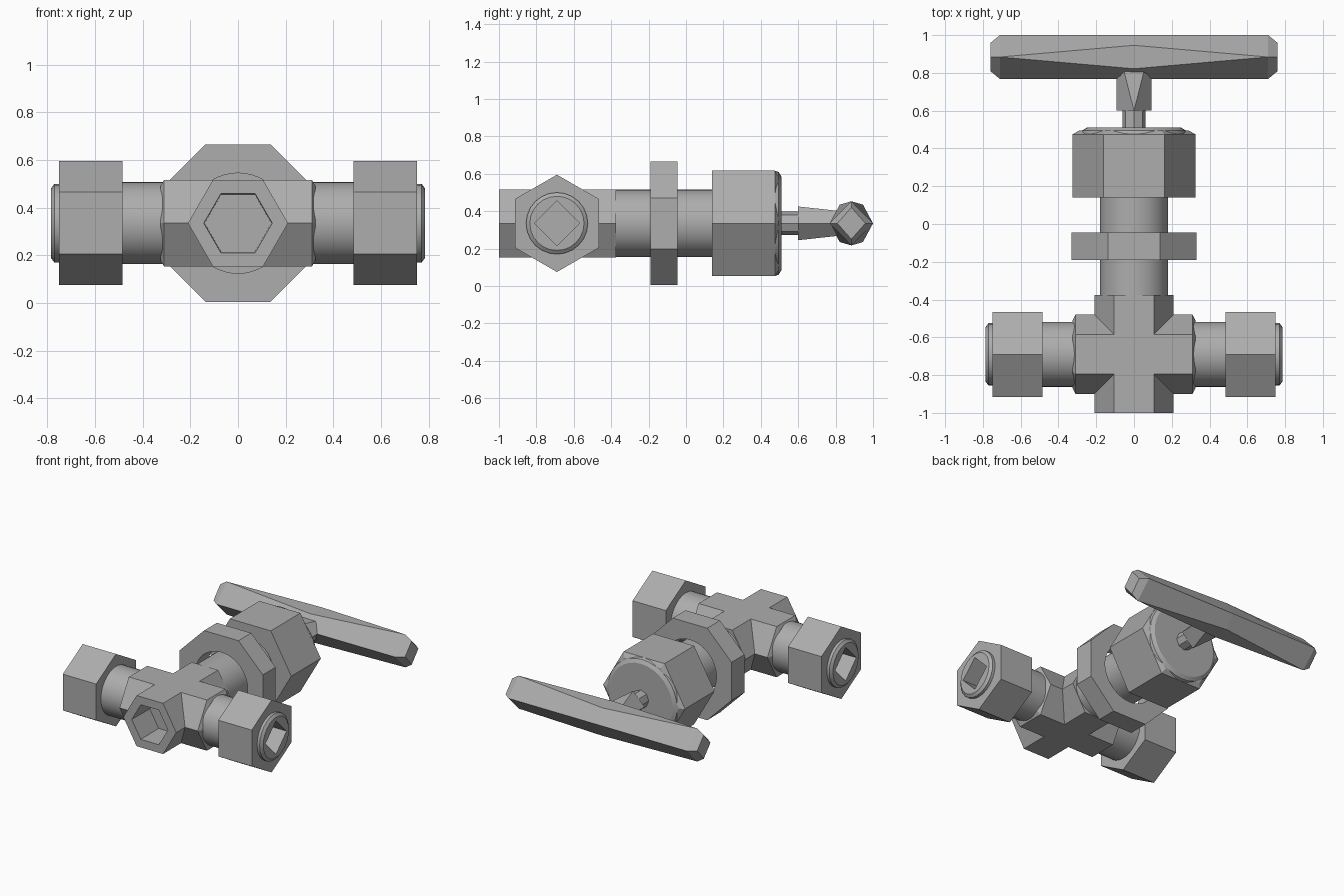
import bpy, bmesh, math

if "Cube" in bpy.data.objects:
    bpy.data.objects.remove(bpy.data.objects["Cube"])

ZC = 0.335      # height of all axes
YC = -0.69      # y of the cross pipe
metal = bpy.data.materials.new("grey_metal")
metal.diffuse_color = (0.42, 0.42, 0.42, 1)
metal.use_nodes = True
metal.node_tree.nodes["Principled BSDF"].inputs["Base Color"].default_value = metal.diffuse_color


def ring(radius, sides, phase=0.0):
    """Regular polygon section; phase in degrees."""
    return [(radius * math.cos(math.radians(phase) + 2 * math.pi * i / sides),
             radius * math.sin(math.radians(phase) + 2 * math.pi * i / sides)) for i in range(sides)]


def loft(name, axis, stations, y0=YC, closed=False, smooth=False):
    """Skin sections [(position, points)] along x or y; closed joins last to first."""
    bm = bmesh.new()
    loops = []
    for pos, pts in stations:
        loops.append([bm.verts.new((pos, u + y0, v + ZC) if axis == 'x' else (u, pos, v + ZC))
                      for u, v in pts])
    n = len(loops[0])
    pairs = list(zip(loops, loops[1:]))
    if closed:
        pairs.append((loops[-1], loops[0]))
    else:
        bm.faces.new(loops[0])
        bm.faces.new(loops[-1])
    for a, b in pairs:
        for i in range(n):
            j = (i + 1) % n
            bm.faces.new((a[i], a[j], b[j], b[i]))
    bmesh.ops.remove_doubles(bm, verts=bm.verts, dist=1e-5)
    bmesh.ops.recalc_face_normals(bm, faces=bm.faces)
    me = bpy.data.meshes.new(name)
    bm.to_mesh(me)
    bm.free()
    me.materials.append(metal)
    ob = bpy.data.objects.new(name, me)
    bpy.context.collection.objects.link(ob)
    if smooth:
        bpy.ops.object.select_all(action='DESELECT')
        ob.select_set(True)
        bpy.context.view_layer.objects.active = ob
        bpy.ops.object.shade_smooth_by_angle(angle=math.radians(30))
    return ob


def prism(name, axis, profile, sides, phase=0.0, **kw):
    return loft(name, axis, [(p, ring(r, sides, phase)) for p, r in profile], **kw)


def boolean(ob, tool, operation):
    """Apply a boolean and discard the tool."""
    mod = ob.modifiers.new("cut", 'BOOLEAN')
    mod.object, mod.operation, mod.solver = tool, operation, 'EXACT'
    bpy.ops.object.select_all(action='DESELECT')
    ob.select_set(True)
    bpy.context.view_layer.objects.active = ob
    bpy.ops.object.modifier_apply(modifier=mod.name)
    bpy.data.objects.remove(tool)


# Cross-shaped body: two hexagonal bars, with a hexagonal socket at the front
body = prism("body", 'y', [(-1, 0.21), (-0.375, 0.21)], 6)
boolean(body, prism("cross_bar", 'x', [(-0.325, 0.18), (-0.31, 0.21), (0.31, 0.21), (0.325, 0.18)], 6),
        'UNION')
boolean(body, prism("socket", 'y', [(-1.1, 0.145), (-0.8, 0.14)], 6), 'DIFFERENCE')

# Side outlets: pipe, hexagonal nut and a tip with a square socket
for s, side in ((-1, "left"), (1, "right")):
    prism(side + "_pipe", 'x', [(s * 0.3, 0.172), (s * 0.5, 0.172)], 40, smooth=True)
    nut = prism(side + "_nut", 'x', [(s * 0.485, 0.26), (s * 0.75, 0.26)], 6, 30)
    tip = prism(side + "_tip", 'x', [(s * 0.74, 0.165), (s * 0.77, 0.165), (s * 0.785, 0.145)], 24, smooth=True)
    for part in (nut, tip):
        boolean(part, prism("socket", 'x', [(s * 0.6, 0.12), (s * 0.9, 0.12)], 4), 'DIFFERENCE')

# Bonnet pipe rising towards the handle
prism("bonnet_pipe", 'y', [(-0.4, 0.18), (0.16, 0.18)], 48, smooth=True)

# Octagonal panel nut, an open ring around the pipe
R8 = 0.33 / math.cos(math.pi / 8)
outer, inner = ring(R8, 8, 22.5), ring(0.21, 48)
panel_nut = loft("panel_nut", 'y', [(-0.19, outer), (-0.045, outer)])
boolean(panel_nut, loft("bore", 'y', [(-0.3, inner), (0.05, inner)]), 'DIFFERENCE')

# Large bonnet nut with a rounded end disc
prism("bonnet_nut", 'y', [(0.14, 0.325), (0.475, 0.325), (0.495, 0.29)], 6)
prism("bonnet_end_disc", 'y', [(0.47, 0.283), (0.495, 0.275), (0.51, 0.25)], 32, smooth=True)

# Stem and tapered hub
prism("stem", 'y', [(0.5, 0.062), (0.62, 0.062)], 8)


def six(w, flat, h):
    """Six-point section; flat = 0 gives a diamond."""
    return [(w, 0), (flat, h), (-flat, h), (-w, 0), (-flat, -h), (flat, -h)]


loft("handle_hub", 'y', [(0.6, six(0.092, 0, 0.09)), (0.83, six(0.092, 0.058, 0.065))])

# Bar handle: diamond ends blending to a hexagonal middle
end, shoulder, middle = six(0.075, 0, 0.085), six(0.116, 0, 0.118), six(0.116, 0.062, 0.1)
loft("bar_handle", 'x', [(-0.76, end), (-0.71, shoulder), (0, middle), (0.71, shoulder), (0.76, end)],
     y0=0.884)
